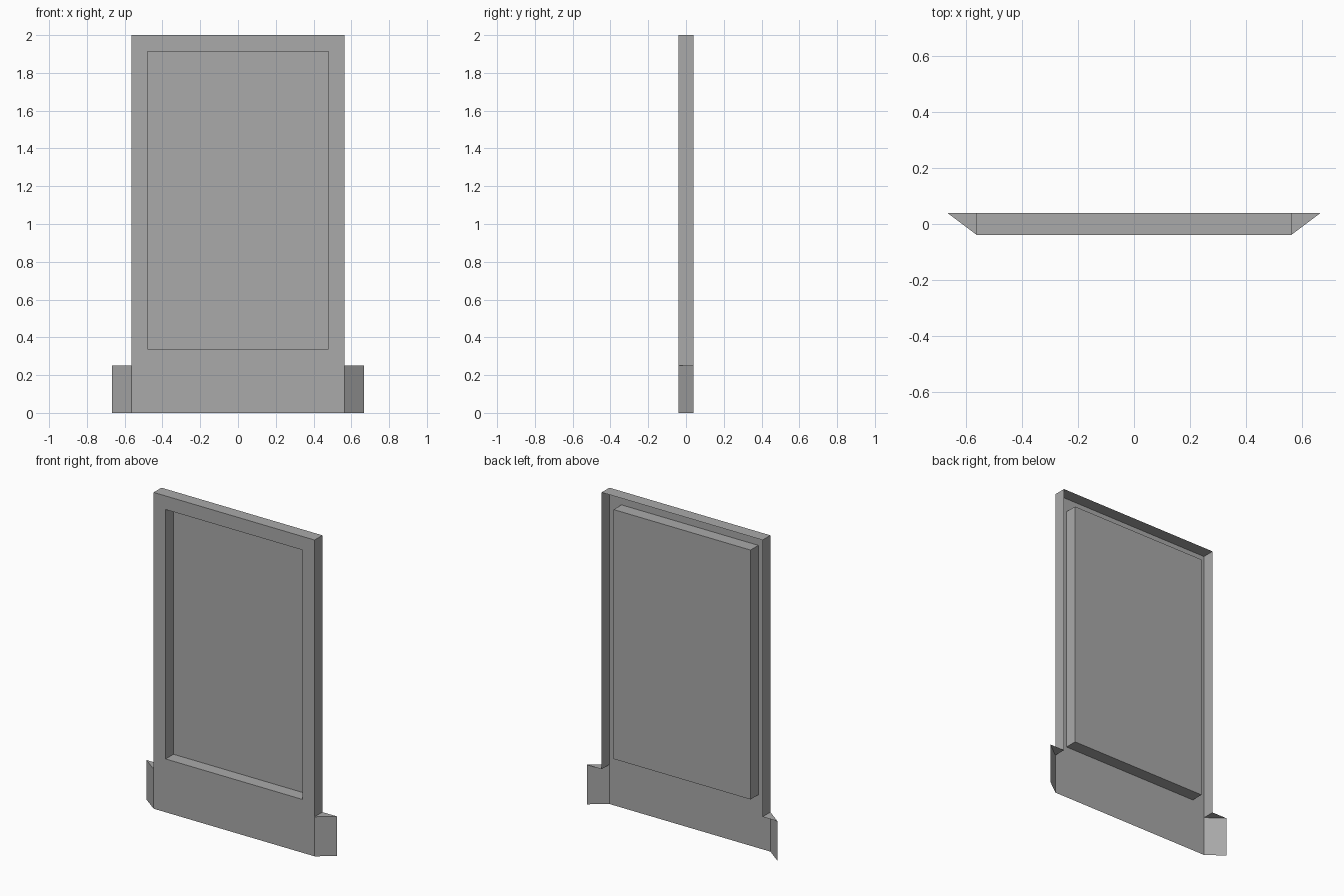
import bpy
import bmesh

if "Cube" in bpy.data.objects:
    bpy.data.objects.remove(bpy.data.objects["Cube"])

W, H = 0.563, 2.0            # half width and height of the panel
FRONT, BACK = -0.039, 0.039  # depth planes
FOOT_X, FOOT_H = 0.667, 0.25 # flared foot tip and height
IN_X, IN_LOW, IN_TOP = 0.479, 0.337, 1.914  # recess opening

grey = bpy.data.materials.new("mid grey")
grey.diffuse_color = (0.4, 0.4, 0.4, 1.0)
grey.use_nodes = True
grey.node_tree.nodes["Principled BSDF"].inputs["Base Color"].default_value = grey.diffuse_color


def rect(x, low, top, y):
    """Four corners, counter-clockwise seen from the front."""
    return [(-x, y, low), (x, y, low), (x, y, top), (-x, y, top)]


def bridge(a, b, closed=True):
    """Quads joining two matching outlines."""
    n = len(a)
    return [[a[i], a[(i + 1) % n], b[(i + 1) % n], b[i]]
            for i in range(n if closed else n - 1)]


def sheet(name, polys):
    """Thin open surface made from polygons with shared corners."""
    bm = bmesh.new()
    for poly in polys:
        bm.faces.new([bm.verts.new(p) for p in poly])
    bmesh.ops.remove_doubles(bm, verts=bm.verts[:], dist=1e-5)
    mesh = bpy.data.meshes.new(name)
    bm.to_mesh(mesh)
    bm.free()
    mesh.materials.append(grey)
    obj = bpy.data.objects.new(name, mesh)
    bpy.context.collection.objects.link(obj)
    return obj


# Front frame around the recess opening
opening = rect(IN_X, IN_LOW, IN_TOP, FRONT)
sheet("front_frame", bridge(rect(W, 0, H, FRONT), opening))

# Recessed panel: walls running back to a flat floor
floor = rect(IN_X, IN_LOW, IN_TOP, BACK)
sheet("recessed_panel", bridge(opening, floor) + [floor])

# Outer rim: both sides and the top, open at the back and bottom
path = [(W, FOOT_H), (W, H), (-W, H), (-W, FOOT_H)]
sheet("outer_rim", bridge([(x, FRONT, z) for x, z in path],
                          [(x, BACK, z) for x, z in path], closed=False))

# Flared feet: slanted plate with a triangular cap
for side, s in (("left", -1), ("right", 1)):
    inner, tip = (s * W, FRONT), (s * FOOT_X, BACK)
    plate = [(*inner, 0), (*tip, 0), (*tip, FOOT_H), (*inner, FOOT_H)]
    cap = [(*inner, FOOT_H), (*tip, FOOT_H), (s * W, BACK, FOOT_H)]
    polys = [plate, cap]
    if s < 0:
        polys = [p[::-1] for p in polys]
    sheet(side + "_foot", polys)
